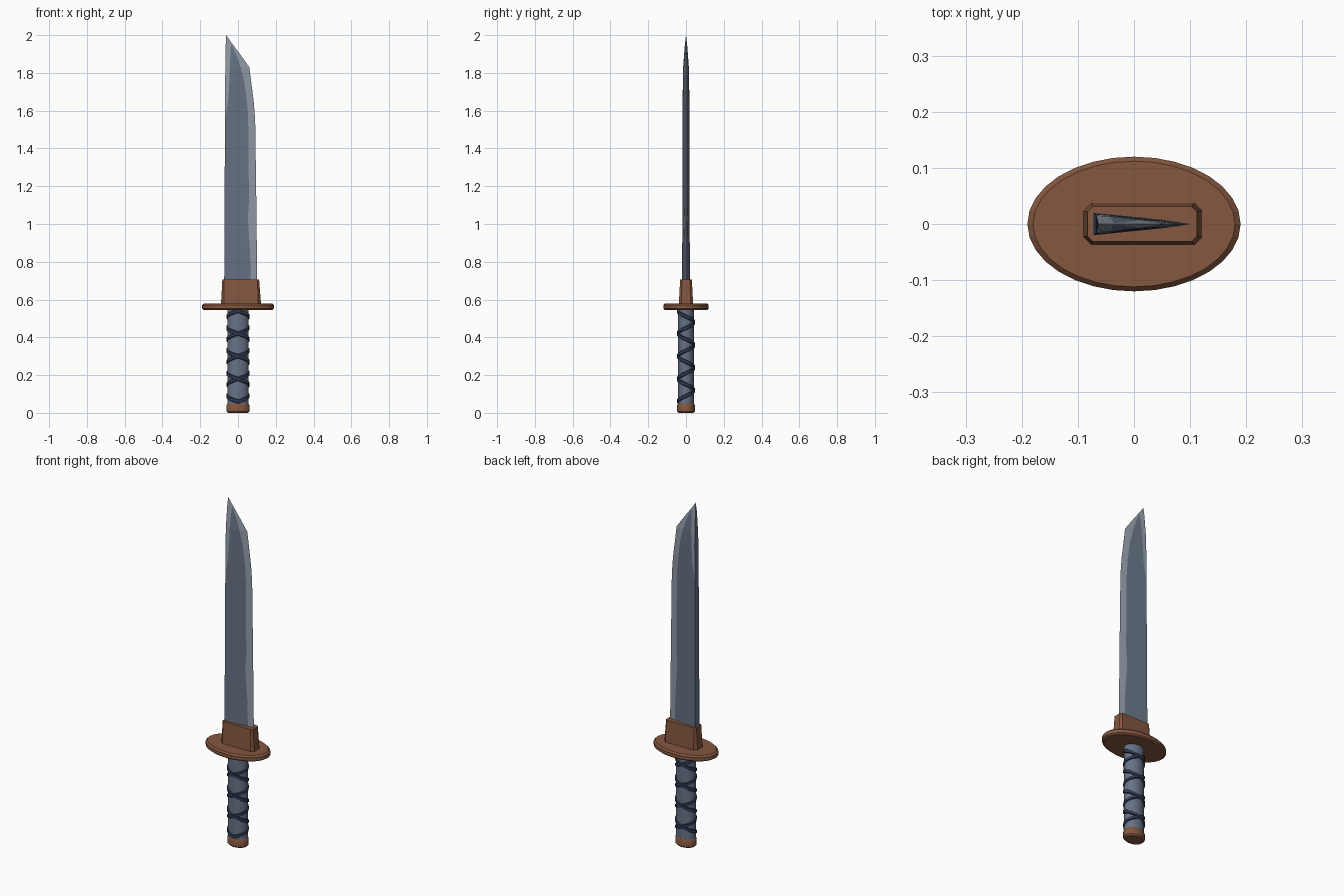
import bpy, bmesh, math

if "Cube" in bpy.data.objects:
    bpy.data.objects.remove(bpy.data.objects["Cube"])


def mat(name, rgb):
    m = bpy.data.materials.new(name)
    m.diffuse_color = (*rgb, 1)
    m.use_nodes = True
    m.node_tree.nodes["Principled BSDF"].inputs["Base Color"].default_value = m.diffuse_color
    return m


BROWN = mat("brown fittings", (0.23, 0.095, 0.05))
STEEL = mat("blade steel", (0.135, 0.17, 0.235))
LIGHT = mat("polished edge", (0.29, 0.33, 0.39))
GRIP = mat("grip blue grey", (0.135, 0.17, 0.24))
CORD = mat("navy cord", (0.028, 0.04, 0.085))


def finish(name, bm, mats, smooth=False):
    bmesh.ops.remove_doubles(bm, verts=bm.verts, dist=1e-5)
    bmesh.ops.recalc_face_normals(bm, faces=bm.faces)
    me = bpy.data.meshes.new(name)
    bm.to_mesh(me)
    bm.free()
    for m in mats:
        me.materials.append(m)
    ob = bpy.data.objects.new(name, me)
    bpy.context.collection.objects.link(ob)
    if smooth:
        bpy.context.view_layer.objects.active = ob
        ob.select_set(True)
        bpy.ops.object.shade_smooth_by_angle(angle=math.radians(35))
        ob.select_set(False)
    return ob


def loft(name, rings, mats, smooth=False):
    """Skin a stack of equal rings and cap both ends."""
    bm = bmesh.new()
    vr = [[bm.verts.new(p) for p in r] for r in rings]
    n = len(vr[0])
    for a, b in zip(vr, vr[1:]):
        for i in range(n):
            j = (i + 1) % n
            bm.faces.new((a[i], a[j], b[j], b[i]))
    bm.faces.new(vr[0][::-1])
    bm.faces.new(vr[-1])
    return finish(name, bm, mats, smooth)


def oval(rx, ry, z, n=32):
    return [(rx * math.cos(2 * math.pi * i / n), ry * math.sin(2 * math.pi * i / n), z)
            for i in range(n)]


def chamfered(x0, x1, y, c, z):
    return [(x0 + c, -y, z), (x1 - c, -y, z), (x1, -y + c, z), (x1, y - c, z),
            (x1 - c, y, z), (x0 + c, y, z), (x0, y - c, z), (x0, -y + c, z)]


# Pommel, grip, guard and collar
loft("pommel", [oval(.053, .04, 0), oval(.061, .047, .008), oval(.061, .047, .04),
                oval(.056, .043, .05)], [BROWN], True)
loft("grip", [oval(.056, .042, .045), oval(.056, .042, .555)], [GRIP], True)
loft("guard", [oval(.18, .112, .545), oval(.19, .12, .552), oval(.19, .12, .571),
               oval(.18, .112, .58)], [BROWN])
loft("collar", [chamfered(-.09, .122, .038, .015, .575),
                chamfered(-.083, .112, .031, .009, .705)], [BROWN])


# Two opposite helical cords, crossing on the front and back
def cord(name, sign, lift, z0=.06, z1=.54, turns=4, steps=24, w=.013):
    rings = []
    for k in range(turns * steps + 1):
        t = k / steps
        a = -math.pi / 2 + sign * 2 * math.pi * t
        z = z0 + (z1 - z0) * t / turns
        for_r = []
        for d, dz in ((-.004, -w), (lift, -w * .6), (lift, w * .6), (-.004, w)):
            for_r.append(((.056 + d) * math.cos(a), (.042 + d) * math.sin(a), z + dz))
        rings.append(for_r)
    return loft(name, rings, [CORD])


cord("wrap_right", 1, .005)
cord("wrap_left", -1, .006)

# Blade rows: z, spine x, tip highlight x, ridge x, edge x, spine half thickness
ROWS = [(.69, -.073, -.073, .068, .102, .020), (.85, -.072, -.072, .064, .100, .020),
        (1.03, -.071, -.071, .052, .098, .0195), (1.12, -.071, -.071, .058, .097, .019),
        (1.55, -.069, -.069, .054, .091, .018), (1.65, -.069, -.052, .047, .083, .0175),
        (1.75, -.068, -.046, .034, .070, .017), (1.83, -.067, -.043, .014, .060, .015),
        (1.90, -.066, -.040, -.010, .010, .010), (1.95, -.065, -.037, -.035, -.027, .006),
        (2.0, -.063, -.063, -.063, -.063, 0)]


def blade():
    bm = bmesh.new()
    rows = []
    for z, s, h, r, e, t in ROWS:
        w = max(e - s, 1e-6)
        # slightly convex taper from spine to edge
        half = [t * (1 - ((x - s) / w) ** 1.5) for x in (s, h, r, e)]
        pts = list(zip((s, h, r, e), half))
        ring = [(x, -y, z) for x, y in pts] + [(x, y, z) for x, y in pts[2::-1]]
        rows.append([bm.verts.new(p) for p in ring])
    # strips round the ring: highlight, flat, edge, edge, flat, highlight, spine
    strip = (1, 0, 1, 1, 0, 1, 0)
    for k, (a, b) in enumerate(zip(rows, rows[1:])):
        for i in range(7):
            j = (i + 1) % 7
            f = bm.faces.new((a[i], a[j], b[j], b[i]))
            f.material_index = strip[i] if k < len(ROWS) - 2 or i == 6 else 1
    bm.faces.new(rows[0][::-1])
    finish("blade", bm, [STEEL, LIGHT])


blade()
